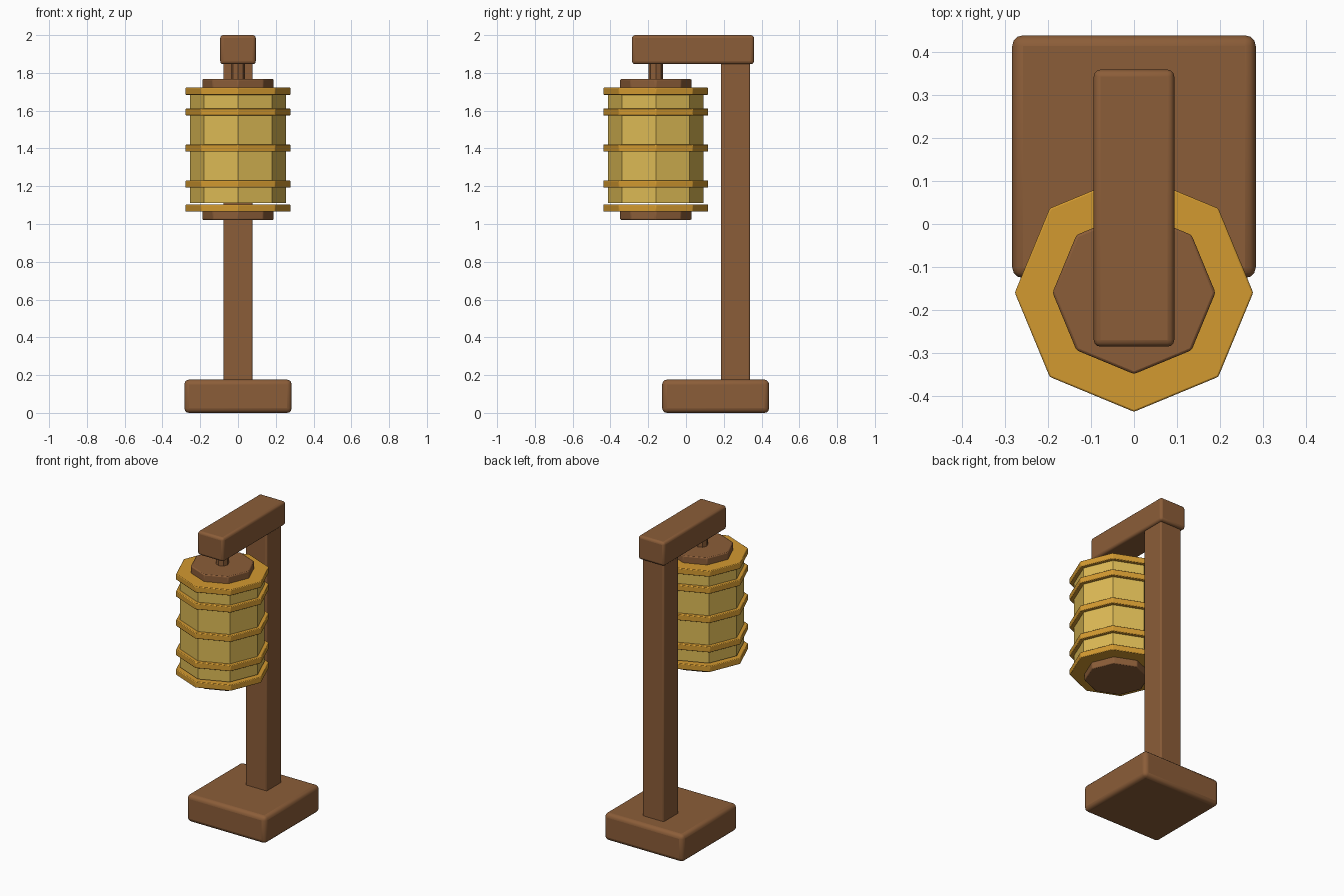
import bpy
import math

cube = bpy.data.objects.get("Cube")
if cube:
    bpy.data.objects.remove(cube, do_unlink=True)


def material(name, rgb):
    mat = bpy.data.materials.new(name)
    mat.use_nodes = True
    mat.diffuse_color = (*rgb, 1)
    bsdf = mat.node_tree.nodes["Principled BSDF"]
    bsdf.inputs["Base Color"].default_value = (*rgb, 1)
    bsdf.inputs["Roughness"].default_value = 0.8
    return mat


wood = material("brown wood", (0.26, 0.11, 0.04))
gold = material("golden trim", (0.65, 0.32, 0.03))
paper = material("yellow paper", (0.72, 0.49, 0.09))


def finish(obj, name, mat, bevel, segments):
    """Name, colour, soften the edges and shade the part."""
    obj.name = obj.data.name = name
    obj.data.materials.append(mat)
    bpy.ops.object.transform_apply(location=False, rotation=True, scale=True)
    if bevel:
        mod = obj.modifiers.new("Soft edges", "BEVEL")
        mod.width = bevel
        mod.segments = segments
        bpy.ops.object.shade_smooth_by_angle(angle=math.radians(35))
    return obj


def box(name, x_half, y_range, z_range, bevel):
    (y0, y1), (z0, z1) = y_range, z_range
    bpy.ops.mesh.primitive_cube_add(size=1, location=(0, (y0 + y1) / 2, (z0 + z1) / 2))
    obj = bpy.context.object
    obj.scale = (2 * x_half, y1 - y0, z1 - z0)
    return finish(obj, name, wood, bevel, 3)


LANTERN_Y = -0.16


def octagon(name, radius, z0, z1, mat, bevel=0.0):
    """Eight-sided prism on the lantern axis, with a corner facing forward."""
    bpy.ops.mesh.primitive_cylinder_add(
        vertices=8, radius=radius, depth=z1 - z0, location=(0, LANTERN_Y, (z0 + z1) / 2))
    return finish(bpy.context.object, name, mat, bevel, 2)


# Wooden stand
box("base", 0.284, (-0.126, 0.44), (0, 0.176), 0.025)
box("post", 0.077, (0.185, 0.339), (0.15, 1.87), 0.008)
box("arm", 0.094, (-0.286, 0.36), (1.846, 2.0), 0.016)

# Lantern hanging from the arm
octagon("hanger", 0.038, 1.74, 1.86, wood)
octagon("lantern_shade", 0.253, 1.112, 1.692, paper)
octagon("top_cap", 0.19, 1.70, 1.767, wood, 0.006)
octagon("bottom_cap", 0.19, 1.022, 1.09, wood, 0.006)

# Trim hoops around the shade
for i, z in enumerate((1.084, 1.211, 1.402, 1.593, 1.703)):
    octagon(f"hoop_{i + 1}", 0.278, z - 0.019, z + 0.019, gold, 0.004)
